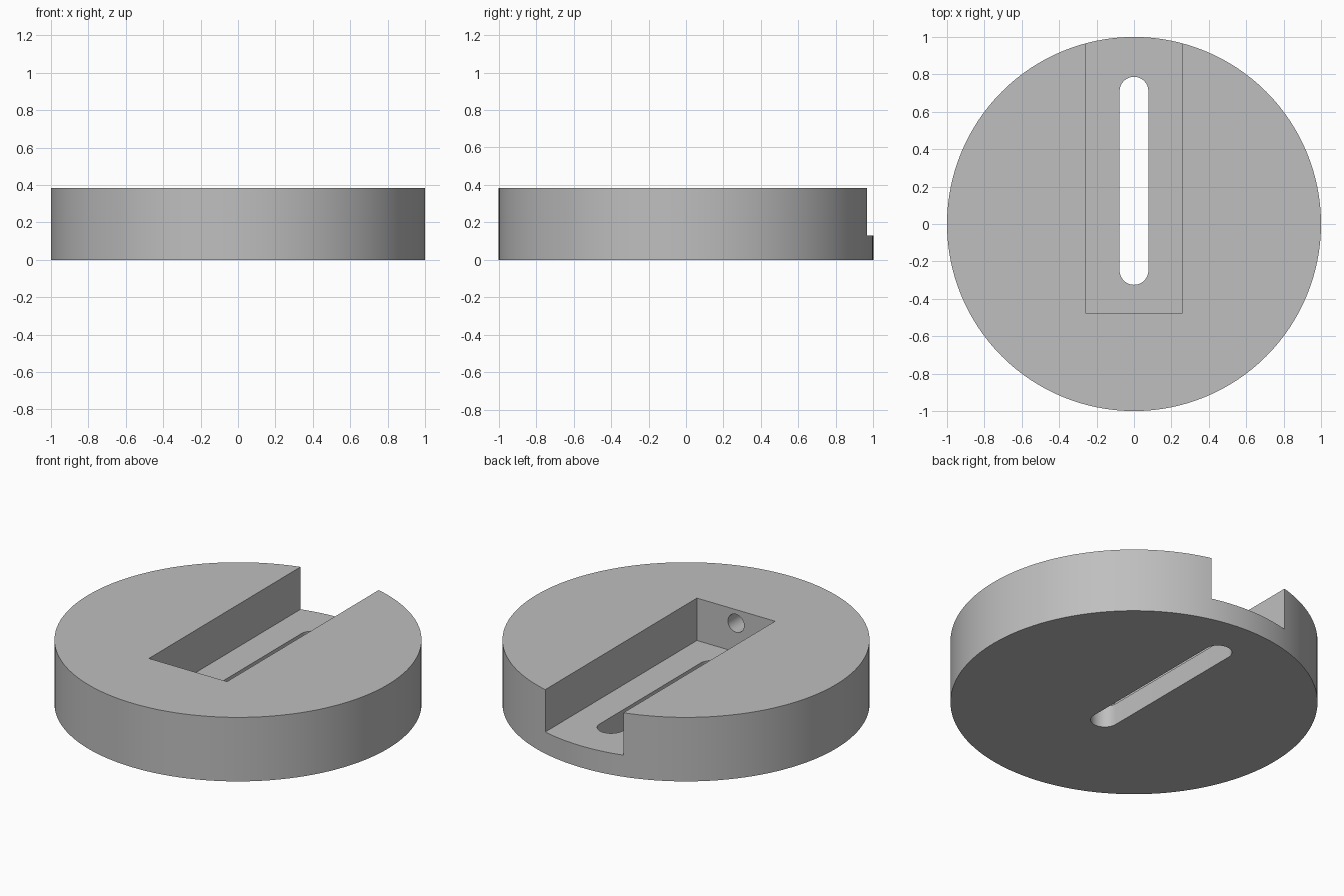
import bpy
import bmesh
import math
from mathutils import Matrix, Vector

cube = bpy.data.objects.get("Cube")
if cube:
    bpy.data.objects.remove(cube, do_unlink=True)

HEIGHT = 0.385
FLOOR = 0.13

grey = bpy.data.materials.new("plain grey")
grey.use_nodes = True
grey.diffuse_color = (0.52, 0.52, 0.52, 1)
grey.node_tree.nodes["Principled BSDF"].inputs["Base Color"].default_value = grey.diffuse_color


def prism(name, outline, bottom, top):
    """Extrude a closed xy outline from one height to another."""
    bm = bmesh.new()
    face = bm.faces.new([bm.verts.new((x, y, bottom)) for x, y in outline])
    grown = bmesh.ops.extrude_face_region(bm, geom=[face])
    verts = [v for v in grown["geom"] if isinstance(v, bmesh.types.BMVert)]
    bmesh.ops.translate(bm, verts=verts, vec=Vector((0, 0, top - bottom)))
    bmesh.ops.recalc_face_normals(bm, faces=bm.faces)
    mesh = bpy.data.meshes.new(name)
    bm.to_mesh(mesh)
    bm.free()
    mesh.materials.append(grey)
    obj = bpy.data.objects.new(name, mesh)
    bpy.context.collection.objects.link(obj)
    return obj


def arc(cx, cy, r, start, sweep, steps):
    angles = [start + sweep * i / steps for i in range(steps + 1)]
    return [(cx + r * math.cos(a), cy + r * math.sin(a)) for a in angles]


# Round body
full = 2 * math.pi
body = prism("slotted_disc", arc(0, 0, 1, 0, full, 128)[:-1], 0, HEIGHT)

# Rectangular channel, open at the back
w, end = 0.26, -0.475
channel = prism("channel_cutter", [(-w, end), (w, end), (w, 1.2), (-w, 1.2)], FLOOR, 0.6)

# Long rounded slot through the floor
r, y0, y1 = 0.077, -0.325, 0.787
outline = arc(0, y1 - r, r, 0, math.pi, 20) + arc(0, y0 + r, r, math.pi, math.pi, 20)
slot = prism("slot_cutter", outline, -0.1, 0.3)

# Blind pin hole in the end wall of the channel
hole = prism("pin_hole_cutter", arc(0, 0, 0.054, 0, full, 32)[:-1], -0.1, 0.3)
hole.data.transform(Matrix.Translation((0, end, 0.303)) @ Matrix.Rotation(math.pi / 2, 4, "X"))

bpy.ops.object.select_all(action="DESELECT")
body.select_set(True)
bpy.context.view_layer.objects.active = body
for cutter in (channel, slot, hole):
    mod = body.modifiers.new(cutter.name, "BOOLEAN")
    mod.operation = "DIFFERENCE"
    mod.solver = "EXACT"
    mod.object = cutter
    bpy.ops.object.modifier_apply(modifier=mod.name)
    bpy.data.objects.remove(cutter, do_unlink=True)

bpy.ops.object.shade_smooth_by_angle(angle=math.radians(30))
